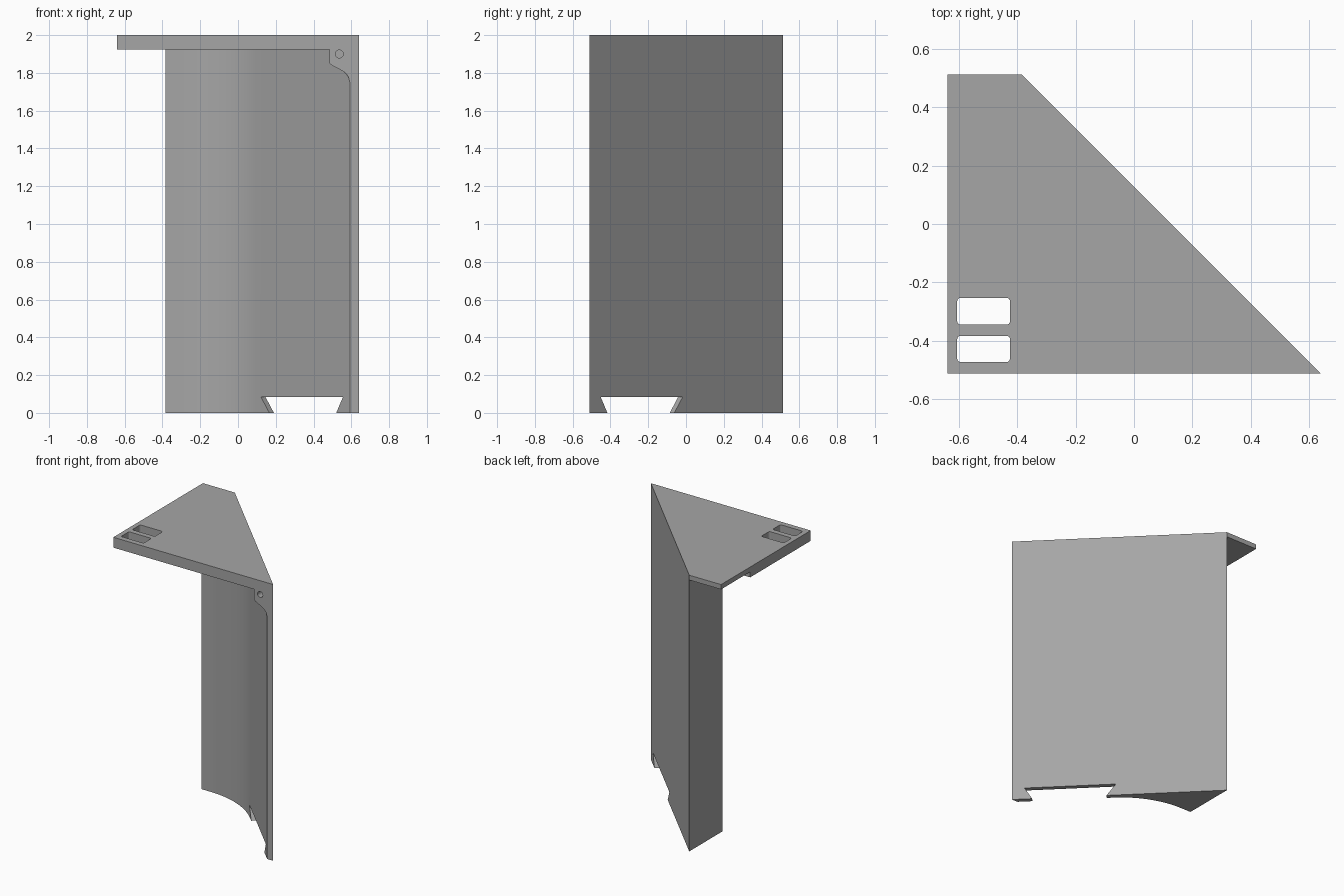
import bpy, bmesh, math

if "Cube" in bpy.data.objects:
    bpy.data.objects.remove(bpy.data.objects["Cube"])

grey = bpy.data.materials.new("plain_grey")
grey.diffuse_color = (0.38, 0.38, 0.38, 1)
grey.use_nodes = True
grey.node_tree.nodes["Principled BSDF"].inputs["Base Color"].default_value = grey.diffuse_color


def loft(name, ring_a, ring_b, helper=False):
    """Solid between two matching closed rings of 3D points."""
    bm = bmesh.new()
    a = [bm.verts.new(p) for p in ring_a]
    b = [bm.verts.new(p) for p in ring_b]
    bm.faces.new(a)
    bm.faces.new(b[::-1])
    n = len(a)
    for i in range(n):
        j = (i + 1) % n
        bm.faces.new((a[j], a[i], b[i], b[j]))
    bmesh.ops.recalc_face_normals(bm, faces=bm.faces)
    me = bpy.data.meshes.new(name)
    bm.to_mesh(me)
    bm.free()
    me.materials.append(grey)
    ob = bpy.data.objects.new(name, me)
    bpy.context.collection.objects.link(ob)
    if helper:
        ob.hide_render = True
        ob.hide_viewport = True
    return ob


def prism(name, pts, z0, z1, helper=False):
    return loft(name, [(x, y, z0) for x, y in pts],
                [(x, y, z1) for x, y in pts], helper)


def cut(target, cutter):
    m = target.modifiers.new(cutter.name, 'BOOLEAN')
    m.operation = 'DIFFERENCE'
    m.solver = 'EXACT'
    m.object = cutter


def rounded_rect(x0, x1, y0, y1, r, seg=4):
    pts = []
    corners = ((x1 - r, y1 - r), (x0 + r, y1 - r), (x0 + r, y0 + r), (x1 - r, y0 + r))
    for k, (cx, cy) in enumerate(corners):
        for i in range(seg + 1):
            t = (k + i / seg) * math.pi / 2
            pts.append((cx + r * math.cos(t), cy + r * math.sin(t)))
    return pts


L, R, F, B = -0.64, 0.64, -0.512, 0.513   # outer limits
WX = -0.385                               # inner end of the diagonal wall
UNDER = 1.925                             # underside of the top plate

# Top plate: thinner along the back, with two rounded slots
plate = prism("top_plate", [(L, F), (R, F), (WX, B), (L, B)], UNDER, 2)
cut(plate, prism("back_recess_cutter",
                 [(L - .1, .18), (WX, .18), (WX, B + .1), (L - .1, B + .1)],
                 1.8, 1.965, True))
for i, (y0, y1) in enumerate(((-0.345, -0.253), (-0.473, -0.383))):
    cut(plate, prism(f"slot_cutter_{i}",
                     rounded_rect(-0.606, -0.425, y0, y1, 0.012), 1.8, 2.1, True))

# Diagonal wall: thin strip that curves into a thick rear block
T = 0.26                                  # tangent length of the inner arc
rad = T / math.tan(math.pi / 8)
cx, cy = -0.05 - T, 0.13 - rad
arc = [(cx + rad * math.sin(t), cy + rad * math.cos(t))
       for t in (i / 16 * math.pi / 4 for i in range(17))]
wall = prism("diagonal_wall",
             [(R, F), (WX, B), (WX, 0.13)] + arc + [(0.592, F)], 0, UNDER)

# Dovetail notch through the foot of the wall, square to its face
drop = 0.045 / 0.085                      # sideways slope of the notch ends
profile = [(0.145, 0.085), (0.58, 0.085),
           (0.58 - drop * 0.135 * 0.8, -0.05), (0.145 + drop * 0.135, -0.05)]
rings = [[(x + d, 0.128 - x + d, z) for x, z in profile] for d in (-0.15, 0.1)]
cut(wall, loft("notch_cutter", *rings, helper=True))

# Corner boss under the plate, reaching back into the wall
boss_pts = [(0.485, UNDER), (0.485, 1.85), (0.50, 1.838), (0.53, 1.823),
            (0.557, 1.808), (0.575, 1.793), (0.586, 1.775), (0.592, 1.75),
            (0.592, UNDER)]
boss = loft("corner_boss", [(x, F, z) for x, z in boss_pts],
            [(x, 0.1 - x, z) for x, z in boss_pts])

# Blind pin hole in the boss and wall
circle = [(0.536 + 0.021 * math.cos(i * math.pi / 12),
           1.9 + 0.021 * math.sin(i * math.pi / 12)) for i in range(24)]
hole = loft("pin_hole_cutter", [(x, F - .1, z) for x, z in circle],
            [(x, F + .08, z) for x, z in circle], True)
cut(boss, hole)
cut(wall, hole)

# Smooth the curved inner surface, keep edges sharp
bpy.ops.object.select_all(action='DESELECT')
for ob in (wall, boss):
    ob.select_set(True)
bpy.context.view_layer.objects.active = wall
bpy.ops.object.shade_smooth_by_angle(angle=math.radians(25))
